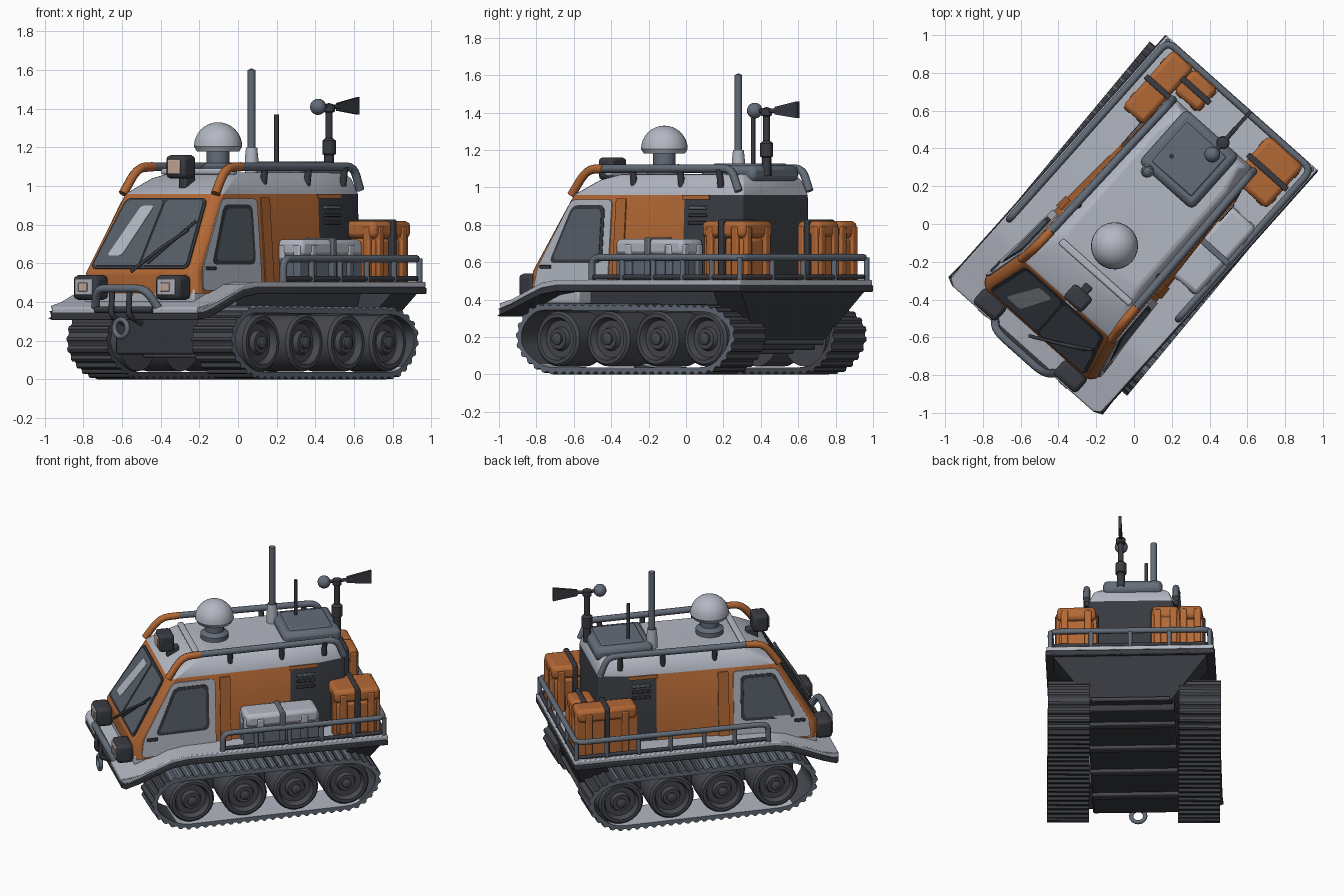
import bpy, bmesh, math
from mathutils import Matrix, Vector as V

old = bpy.data.objects.get("Cube")
if old:
    bpy.data.objects.remove(old)
parts = []


def material(name, r, g, b):
    m = bpy.data.materials.new(name)
    m.use_nodes = True
    m.diffuse_color = (r, g, b, 1)
    m.node_tree.nodes["Principled BSDF"].inputs["Base Color"].default_value = (r, g, b, 1)
    return m


ORANGE = material("orange paint", .45, .138, .036)
LIGHT = material("light grey paint", .45, .475, .54)
MID = material("blue grey metal", .125, .15, .187)
DARK = material("dark grey plastic", .04, .043, .053)
TREAD = material("track rubber", .062, .065, .077)
GLASS = material("window glass", .095, .115, .14)
LENS = material("lamp lens", .6, .42, .35)


def finish(name, bm, *mats, bevel=0):
    bmesh.ops.recalc_face_normals(bm, faces=bm.faces)
    me = bpy.data.meshes.new(name)
    bm.to_mesh(me)
    bm.free()
    ob = bpy.data.objects.new(name, me)
    bpy.context.collection.objects.link(ob)
    for m in mats:
        me.materials.append(m)
    if bevel:
        mod = ob.modifiers.new("soft edges", "BEVEL")
        mod.width, mod.segments, mod.limit_method = bevel, 2, "ANGLE"
    parts.append(ob)
    return ob


def box(name, c, size, mat, bevel=.01):
    bm = bmesh.new()
    bmesh.ops.create_cube(bm, size=1, matrix=Matrix.Translation(c) @ Matrix.Diagonal((*size, 1)))
    finish(name, bm, mat, bevel=bevel)


def rounded(pts, r, closed=True, n=4):
    """Replace corners by short quadratic arcs."""
    pts, out = [V(p) for p in pts], []
    for i, p in enumerate(pts):
        if not closed and i in (0, len(pts) - 1):
            out.append(p)
            continue
        a, b = pts[i - 1] - p, pts[(i + 1) % len(pts)] - p
        a, b = (d.normalized() * min(r, d.length * .45) for d in (a, b))
        out += [p + a * (1 - t) ** 2 + b * t ** 2 for t in (k / n for k in range(n + 1))]
    return out


def solid(name, pts, push, mat, bevel=0):
    """Extrude a flat outline along a vector."""
    bm = bmesh.new()
    f = bm.faces.new([bm.verts.new(p) for p in pts])
    top = bmesh.ops.extrude_face_region(bm, geom=[f])["geom"]
    bmesh.ops.translate(bm, vec=push, verts=[v for v in top if isinstance(v, bmesh.types.BMVert)])
    return finish(name, bm, mat, bevel=bevel)


def tube(name, pts, r, mat, bend=.05, closed=False):
    cu = bpy.data.curves.new(name, "CURVE")
    cu.dimensions, cu.bevel_depth, cu.bevel_resolution, cu.use_fill_caps = "3D", r, 2, True
    path = rounded(pts, bend, closed) if bend else [V(p) for p in pts]
    sp = cu.splines.new("POLY")
    sp.points.add(len(path) - 1)
    for q, p in zip(sp.points, path):
        q.co = (*p, 1)
    sp.use_cyclic_u = closed
    cu.materials.append(mat)
    ob = bpy.data.objects.new(name, cu)
    bpy.context.collection.objects.link(ob)
    parts.append(ob)


def lathe(name, profile, mat, move):
    """Spin (radius, height) points round z, then place with a matrix."""
    bm = bmesh.new()
    vs = [bm.verts.new((r, 0, h)) for r, h in profile]
    es = [bm.edges.new(e) for e in zip(vs, vs[1:])]
    bmesh.ops.spin(bm, geom=vs + es, cent=(0, 0, 0), axis=(0, 0, 1), angle=math.tau, steps=24)
    bmesh.ops.remove_doubles(bm, verts=bm.verts, dist=.0005)
    bm.transform(move)
    finish(name, bm, mat)


# Cab and body: stacked rings (height, front, back, half width at front and at back)
levels = [(.445, -.775, .64, .4, .325), (.55, -.78, .64, .39, .32), (.96, -.535, .64, .34, .31),
          (1.04, -.39, .62, .285, .275), (1.07, -.28, .59, .24, .24)]


def taper(y, front, back):
    return front + (back - front) * (y + .74) / 1.19


bm = bmesh.new()
rings = []
for z, f, b, wf, wb in levels:
    half = [(taper(f, wf, wb) - .035, f)] + [(taper(y, wf, wb), y) for y in (f + .035, -.22, .27, .45)]
    half.append((wb * .86, b))
    loop = half + [(-x, y) for x, y in reversed(half)]
    rings.append([bm.verts.new((x, y, z)) for x, y in loop])
for a, b in zip(rings, rings[1:]):
    for i in range(len(a)):
        j = (i + 1) % len(a)
        bm.faces.new((a[i], a[j], b[j], b[i]))
bm.faces.new(rings[-1])
for f in bm.faces:
    c = f.calc_center_median()
    f.material_index = 1 if c.z > .96 else 2 if c.y > .27 else 0
finish("body_shell", bm, ORANGE, LIGHT, DARK, bevel=.012)
box("front_sill", (0, -.6, .425), (.76, .34, .09), LIGHT)

# Windscreen, lying on the slanted front
slope, normal = V((0, .245, .41)).normalized(), V((0, -.41, .245)).normalized()


def screen(x, s, lift=0):
    return V((x, -.78, .55)) + slope * s + normal * lift


trim = [screen(x, s) for x, s in ((-.34, .025), (.34, .025), (.28, .45), (-.28, .45))]
solid("windscreen_seal", rounded(trim, .04), normal * .005, DARK)
for s in (1, -1):
    pane = [screen(s * x, h, .003) for x, h in ((.008, .04), (.322, .04), (.265, .435), (.008, .435))]
    solid("windscreen_pane", rounded(pane, .03), normal * .006, GLASS)
glint = [screen(x, h, .008) for x, h in ((-.25, .1), (-.15, .1), (-.06, .4), (-.15, .4))]
solid("windscreen_glint", rounded(glint, .02), normal * .003, LIGHT)
tube("wiper_arm", [screen(-.02, -.01, .03), screen(.12, .13, .03), screen(.25, .25, .02)], .009, DARK, .02)
tube("wiper_blade", [screen(.06, .05, .02), screen(.28, .3, .02)], .008, DARK, 0)


def wall(s, y, z, lift=0):
    """Point on the side wall."""
    return V((s * (taper(y, .39 - .122 * (z - .55), .32 - .024 * (z - .55)) + lift), y, z))


def panel(name, s, outline, lift, mat, r=.03):
    solid(name, rounded([wall(s, y, z, lift) for y, z in outline], r), (s * .007, 0, 0), mat)


for s in (1, -1):
    # Doors, windows and side panels
    panel("door", s, ((-.73, .46), (-.71, .58), (-.51, .935), (-.23, .935), (-.23, .46)), .002, LIGHT)
    panel("door_window_seal", s, ((-.635, .595), (-.275, .595), (-.275, .905), (-.5, .905)), .005, DARK, .04)
    panel("door_window", s, ((-.61, .615), (-.295, .615), (-.295, .885), (-.49, .885)), .008, GLASS, .03)
    box("door_handle", wall(s, -.655, .575, .012), (.02, .07, .02), DARK, .004)
    panel("front_pillar", s, ((-.2, .5), (-.13, .5), (-.13, .94), (-.2, .94)), .004, ORANGE, .01)
    panel("side_trim", s, ((.26, .935), (.45, .935), (.45, .96), (.26, .96)), .002, ORANGE, .004)
    for z in (.81, .85, .89):
        box("air_vent", wall(s, .37, z, .006), (.02, .12, .018), MID if z > .88 else DARK, .004)
    # Roof rail and its feet
    tube("pillar_tube", [(s * .32, -.535, .96), (s * .305, -.44, 1.095), (s * .303, -.32, 1.1)], .024, ORANGE, .08)
    tube("roof_rail", [(s * .303, -.32, 1.1), (s * .285, .58, 1.1), (s * .285, .63, .98)], .022, MID)
    for y in (-.12, .22, .5):
        tube("rail_foot", [(s * .295, y, 1.1), (s * .28, y, 1.0)], .018, DARK, 0)
    # Headlights
    box("headlight_housing", (s * .285, -.825, .475), (.165, .11, .13), DARK, .025)
    box("headlight_lens", (s * .285, -.88, .478), (.12, .012, .085), LIGHT, .005)
    box("headlight_bulb", (s * .285, -.887, .478), (.06, .006, .045), LENS, .002)

# Platform with dark skirt, sloping down at the nose
top = [(-.885, .37), (-.86, .38), (-.78, .4), (-.56, .49), (-.45, .505), (.86, .505)]
for name, drop, thick, w, mat in (("platform", 0, .03, .535, LIGHT), ("platform_skirt", .028, .036, .542, DARK)):
    line = [(-w, y, z - drop) for y, z in top]
    line += [(-w, y, z - drop - thick) for y, z in reversed(top)]
    ob = solid(name, line, (2 * w, 0, 0), mat, bevel=.006)
    for v in ob.data.vertices:
        if v.co.y < -.87:
            v.co.x *= .93

# Lower hull and flared tail
box("lower_hull", (0, .02, .29), (.56, 1.32, .32), DARK)
solid("tail_flare", [(x, .84, .45) for x in (-.5, .5)] + [(.26, .74, .17), (-.26, .74, .17)], (0, -.2, 0), DARK)
tube("hull_rib", [(-.25, .75, .17), (.25, .75, .17)], .014, TREAD, 0)
for y in (-.4, -.1, .2, .5):
    box("belly_rib", (0, y, .125), (.56, .06, .03), TREAD)

# Bull bar and tow ring
tube("bull_bar", [(x, -.91 + d, z) for x, d, z in ((-.23, .06, .34), (-.17, 0, .47), (.17, 0, .47), (.23, .06, .34))],
     .022, MID, .06)
tube("bumper_bar", [(-.2, -.88, .36), (.2, -.88, .36)], .018, DARK, 0)
for x in (-.06, .06):
    tube("bumper_strut", [(x, -.91, .46), (x, -.92, .33), (x, -.82, .29)], .015, DARK, .03)
ring = [(.045 * math.cos(a), -.91, .265 + .045 * math.sin(a)) for a in (k * math.tau / 16 for k in range(16))]
tube("tow_ring", ring, .014, MID, 0, True)

# Tracks: a cleated belt following a rounded loop, slightly toed
toe = Matrix.Rotation(math.radians(2), 4, "Z")
loop = rounded([V((0, y, z)) for y, z in ((-.71, .26), (-.6, .37), (.65, .36), (.785, .27), (.785, .15),
                                         (.65, .013), (-.55, .013), (-.71, .13))], .09)
steps, belt = 240, []
total = sum((loop[i] - loop[i - 1]).length for i in range(len(loop)))
run, k = 0, 0
for i, p in enumerate(loop):
    d = loop[(i + 1) % len(loop)] - p
    while k < steps and k * total / steps < run + d.length:
        t = d.normalized()
        belt.append((p + t * (k * total / steps - run), V((0, t.z, -t.y))))
        k += 1
    run += d.length
middle = V((0, .03, .19))
for s in (1, -1):
    bm, rows = bmesh.new(), []
    for i, (p, n) in enumerate(belt):
        n = n if n.dot(p - middle) > 0 else -n
        out, inn = p + n * (.013 if i % 4 < 2 else 0), p - n * .025
        rows.append([bm.verts.new((s * x, c.y, c.z)) for x, c in ((.285, out), (.553, out), (.553, inn), (.285, inn))])
    for i, a in enumerate(rows):
        for j in range(4):
            f = bm.faces.new((a[j], a[j - 1], rows[i - 1][j - 1], rows[i - 1][j]))
            low_inside = j == 3 and a[3].co.z < .06
            worn_edge = j == 2 or (j == 1 and a[1].co.z > .365)
            f.material_index = 1 if low_inside else 2 if worn_edge else 0
    bm.transform(toe)
    finish("track_belt", bm, TREAD, LIGHT, MID)
    # Road wheels
    for y in (-.45, -.1, .24, .575):
        place = toe @ Matrix.Translation((0, y, .19)) @ Matrix.Rotation(s * math.pi / 2, 4, "Y")
        lathe("road_wheel", [(0, .3), (.148, .3), (.148, .525), (.135, .54), (.115, .54), (.1, .505), (.065, .505),
                             (.055, .53), (.03, .53)], TREAD, place)
        lathe("wheel_hub", [(.033, .52), (.033, .545), (.02, .553), (0, .553)], TREAD, place)

# Cargo rail round the platform
tube("cargo_rail", [(.51, -.22, .49), (.51, -.22, .625), (.51, .84, .625), (-.51, .84, .625), (-.51, -.42, .625),
                    (-.51, -.42, .49)], .019, MID, .05)
tube("cargo_lower_rail", [(.51, -.22, .52), (.51, .84, .52), (-.51, .84, .52), (-.51, -.42, .52)], .014, DARK, .05)
posts = [(s * .51, y) for s in (1, -1) for y in (0, .22, .43, .64, .84)] + [(x, .84) for x in (-.25, 0, .25)]
for x, y in posts + [(-.51, -.2)]:
    tube("rail_post", [(x, y, .49), (x, y, .625)], .015, MID, 0)


# Cargo boxes with lid, ribs and a strap
def cargo(name, x, y, a, b, z0, z1, seam, base, lid, strap):
    box(name + "_base", (x, y, (z0 + seam) / 2), (2 * a - .03, 2 * b - .03, seam - z0), base, .02)
    box(name + "_lid", (x, y, (seam + z1) / 2), (2 * a, 2 * b, z1 - seam), lid, .025)
    for t in (-.6, .6):
        for part, low, high, mat in (("_rib", z0, seam, base), ("_latch", seam - .03, z1 - .03, lid)):
            mid, tall = (low + high) / 2, high - low
            box(name + part, (x, y + t * b, mid), (2 * a + .01, .045, tall), mat, .008)
            box(name + part, (x + t * a, y, mid), (.045, 2 * b + .01, tall), mat, .008)
    box(name + "_strap", (x, y, (z0 + z1) / 2), (2 * a + .03, .032, z1 - z0 + .014), strap, .006)


cargo("right_cargo", -.385, .625, .075, .2, .5, .82, .73, ORANGE, ORANGE, DARK)
cargo("rear_cargo", -.225, .745, .085, .08, .5, .82, .73, ORANGE, ORANGE, DARK)
cargo("left_cargo", .345, .675, .125, .15, .5, .82, .73, ORANGE, ORANGE, DARK)
cargo("side_case", .41, .175, .09, .24, .5, .725, .635, MID, LIGHT, MID)

# Roof fittings
at = Matrix.Translation
dome = [(.125 * math.cos(t), 1.205 + .125 * math.sin(t)) for t in (k * math.pi / 16 for k in range(9))]
lathe("dome", [(0, 1.18), (.11, 1.18)] + dome, LIGHT, at((0, -.155, 0)))
lathe("dome_neck", [(.09, 1.06), (.09, 1.1), (.06, 1.12), (.06, 1.19)], MID, at((0, -.155, 0)))
box("roof_strip", (.02, -.325, 1.075), (.5, .04, .03), LIGHT)
box("lamp_housing", (.04, -.49, 1.1), (.13, .1, .12), DARK, .02)
box("lamp_lens", (.04, -.543, 1.1), (.085, .012, .075), LENS, .005)
box("lamp_bracket", (.04, -.44, 1.02), (.05, .08, .08), DARK)
box("roof_unit", (-.01, .45, 1.075), (.38, .38, .09), MID, .03)
box("roof_unit_lid", (-.01, .45, 1.12), (.28, .28, .016), MID)
lathe("tall_antenna", [(.034, 1.06), (.034, 1.13), (.027, 1.2), (.02, 1.2), (.02, 1.6), (0, 1.61)], MID,
      at((-.134, .256, 0)))
lathe("antenna_base", [(.035, 1.07), (.035, 1.14), (.029, 1.2)], LIGHT, at((-.134, .256, 0)))
tube("short_antenna", [(-.09, .4, 1.1), (-.09, .4, 1.37)], .012, DARK, 0)

# Wind gauge
lathe("gauge_mast", [(.025, 1.06), (.025, 1.16), (.035, 1.165), (.035, 1.235), (.018, 1.25), (.018, 1.38),
                     (.03, 1.385), (.03, 1.42), (0, 1.43)], DARK, at((.065, .635, 0)))
tube("gauge_arm", [(.065, .56, 1.41), (.065, .74, 1.41)], .012, DARK, 0)
bm = bmesh.new()
bmesh.ops.create_uvsphere(bm, u_segments=16, v_segments=10, radius=.042, matrix=at((.065, .55, 1.41)))
finish("gauge_ball", bm, MID)
solid("gauge_vane", [(.055, y, z) for y, z in ((.7, 1.39), (.86, 1.37), (.86, 1.46), (.7, 1.43))], (.02, 0, 0), DARK)

# Turn the whole vehicle and smooth it
turn = Matrix.Rotation(math.radians(-41.7), 4, "Z")
for ob in parts:
    ob.matrix_world = turn @ ob.matrix_world
    ob.select_set(ob.type == "MESH")
    if ob.type == "MESH":
        bpy.context.view_layer.objects.active = ob
bpy.ops.object.shade_smooth_by_angle(angle=math.radians(35))
